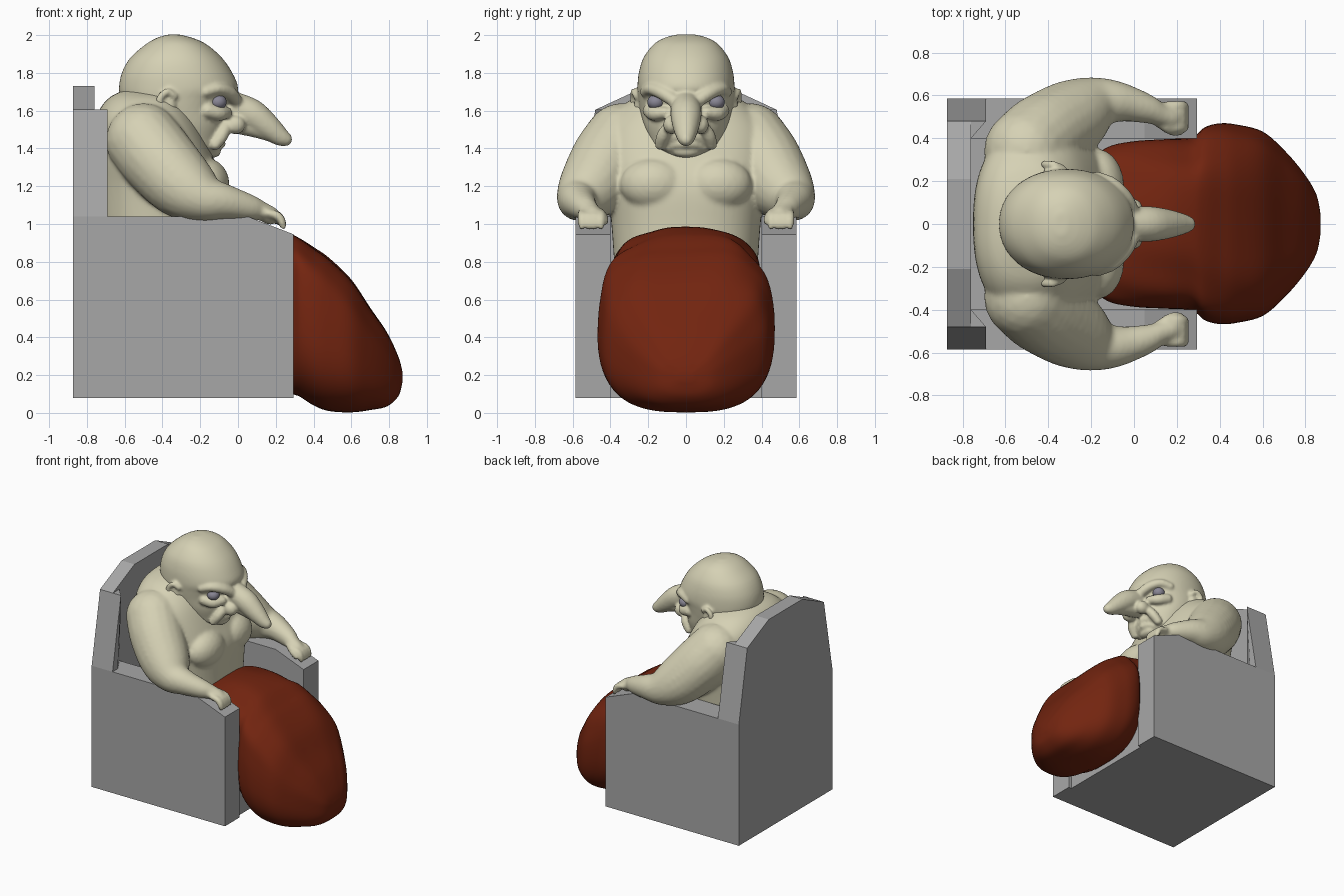
import bpy, bmesh, math
from mathutils import Vector, Matrix

if "Cube" in bpy.data.objects:
    bpy.data.objects.remove(bpy.data.objects["Cube"])


def material(name, rgb):
    m = bpy.data.materials.new(name)
    m.diffuse_color = (*rgb, 1)
    m.use_nodes = True
    m.node_tree.nodes["Principled BSDF"].inputs["Base Color"].default_value = m.diffuse_color
    return m


SKIN = material("pale skin", (0.67, 0.64, 0.46))
STONE = material("grey stone", (0.39, 0.39, 0.39))
CLOTH = material("dark red cloth", (0.17, 0.018, 0.005))
EYE = material("grey eye", (0.25, 0.24, 0.30))


def finish(name, bm, mat, smooth=True):
    bmesh.ops.recalc_face_normals(bm, faces=bm.faces)
    me = bpy.data.meshes.new(name)
    bm.to_mesh(me)
    bm.free()
    me.materials.append(mat)
    for p in me.polygons:
        p.use_smooth = smooth
    ob = bpy.data.objects.new(name, me)
    bpy.context.collection.objects.link(ob)
    return ob


def sculpt(ob, voxel, passes):
    """Fuse overlapping volumes into one smooth skin."""
    r = ob.modifiers.new("fuse", 'REMESH')
    r.mode, r.voxel_size, r.use_smooth_shade = 'VOXEL', voxel, True
    s = ob.modifiers.new("soften", 'SMOOTH')
    s.factor, s.iterations = 0.5, passes


def spline(rows, n):
    """Catmull-Rom through rows of numbers, n steps per span."""
    out = []
    for i in range(len(rows) - 1):
        p0, p1, p2 = rows[max(i - 1, 0)], rows[i], rows[i + 1]
        p3 = rows[min(i + 2, len(rows) - 1)]
        for k in range(n):
            t = k / n
            out.append([b + .5 * t * (c - a + t * (2*a - 5*b + 4*c - d + t * (3*(b - c) + d - a)))
                        for a, b, c, d in zip(p0, p1, p2, p3)])
    return out + [list(rows[-1])]


def loft(bm, rings):
    vs = [[bm.verts.new(p) for p in r] for r in rings]
    n = len(vs[0])
    for a, b in zip(vs, vs[1:]):
        for i in range(n):
            bm.faces.new((a[i], a[(i + 1) % n], b[(i + 1) % n], b[i]))
    bm.faces.new(vs[0][::-1])
    bm.faces.new(vs[-1])


def oval(a, e):
    c, s = math.cos(a), math.sin(a)
    return math.copysign(abs(c) ** (2 / e), c), math.copysign(abs(s) ** (2 / e), s)


def z_loft(bm, rows, e, n=64):
    """rows: z, back x, front x, half width."""
    rings = []
    for z, xb, xf, w in spline(rows, 5):
        pts = [oval(2 * math.pi * i / n, e) for i in range(n)]
        rings.append([((xb + xf) / 2 + (xf - xb) / 2 * c, w * s, z) for c, s in pts])
    loft(bm, rings)


def blob(bm, loc, radii, mirror=True):
    for sy in ((1, -1) if mirror else (1,)):
        m = Matrix.Translation((loc[0], loc[1] * sy, loc[2])) @ Matrix.Diagonal((*radii, 1))
        bmesh.ops.create_icosphere(bm, subdivisions=3, radius=1, matrix=m)


def limb(bm, rows, n=5, mirror=True):
    """rows: x, y, z, radius."""
    for x, y, z, r in spline(rows, n):
        blob(bm, (x, y, z), (r, r, r), mirror)


def hull(name, pts):
    bm = bmesh.new()
    for p in pts:
        bm.verts.new(p)
    bmesh.ops.convex_hull(bm, input=bm.verts)
    bmesh.ops.dissolve_limit(bm, angle_limit=0.01, verts=bm.verts, edges=bm.edges)
    return finish(name, bm, STONE, False)


# Chair: seat block, back slab, arm rests and back posts
hull("seat", [(x, y, z) for x in (-.87, .27) for y in (-.41, .41) for z in (.08, .62)])
back = [(.585, .08), (.585, 1.04), (.48, 1.605), (.21, 1.73)]
hull("chair_back", [(x, s * y, z) for x in (-.873, -.76) for s in (1, -1) for y, z in back])
arm = [(-.873, .08), (.295, .08), (.295, .945), (.05, 1.04), (-.873, 1.04)]
for side, s in (("left", 1), ("right", -1)):
    hull(side + "_arm_rest", [(x, s * y, z) for x, z in arm for y in (.40, .585)])
    hull(side + "_back_post", [(x, s * y, z) for x, y, z in (
        (-.69, .585, 1.04), (-.69, .52, 1.04), (-.69, .48, 1.605), (-.76, .40, 1.605),
        (-.76, .40, 1.04), (-.78, .585, 1.04), (-.78, .48, 1.605))])

# Torso with arms and hands
bm = bmesh.new()
z_loft(bm, [(.6, -.70, -.10, .36), (.8, -.72, -.08, .38), (1.0, -.74, -.07, .395),
            (1.2, -.75, -.07, .42), (1.35, -.75, -.13, .45), (1.5, -.75, -.20, .43),
            (1.6, -.735, -.26, .36), (1.67, -.68, -.32, .27), (1.71, -.60, -.40, .14)], 2.4)
blob(bm, (-.17, .17, 1.21), (.125, .18, .14))
limb(bm, [(-.5, .34, 1.44, .2), (-.42, .41, 1.34, .2), (-.3, .49, 1.21, .18),
          (-.19, .56, 1.14, .125), (-.08, .57, 1.12, .095), (.05, .54, 1.09, .07),
          (.12, .51, 1.07, .052), (.17, .495, 1.045, .05)])
for i in range(4):
    y = .45 + .034 * i
    limb(bm, [(.15, y, 1.06, .022), (.215, y, 1.04, .024), (.24, y, .99, .02)])
limb(bm, [(.12, .47, 1.06, .025), (.17, .435, 1.04, .022), (.21, .425, 1.01, .018)])
sculpt(finish("torso_and_arms", bm, SKIN), .013, 5)

# Head: skull and jaw
bm = bmesh.new()
z_loft(bm, [(1.355, -.23, -.13, .08), (1.40, -.34, -.10, .16), (1.45, -.44, -.085, .195),
            (1.52, -.53, -.065, .225), (1.60, -.59, -.06, .243), (1.66, -.62, -.035, .252),
            (1.72, -.63, .0, .257), (1.80, -.615, -.03, .25), (1.88, -.57, -.085, .225),
            (1.95, -.49, -.165, .172), (1.985, -.43, -.24, .115), (2.003, -.37, -.31, .05)], 2.1)
# Nose with wings
limb(bm, [(-.02, 0, 1.62, .08), (.07, 0, 1.58, .083), (.15, 0, 1.52, .07),
          (.22, 0, 1.465, .05), (.252, 0, 1.448, .036)], 6, False)
limb(bm, [(-.02, 0, 1.54, .06), (.1, 0, 1.51, .055), (.245, 0, 1.45, .036)], 8, False)
blob(bm, (-.015, .075, 1.525), (.055, .046, .05))
# Brows, cheeks, lips and chin
limb(bm, [(.0, .04, 1.635, .035), (-.04, .12, 1.69, .036), (-.10, .185, 1.715, .032),
          (-.17, .215, 1.70, .03)])
limb(bm, [(-.06, .11, 1.59, .03), (-.10, .165, 1.585, .04), (-.16, .19, 1.60, .04)])
limb(bm, [(-.055, .08, 1.53, .03), (-.085, .12, 1.47, .035), (-.12, .135, 1.42, .03)])
limb(bm, [(-.085, 0, 1.47, .025), (-.10, .06, 1.46, .025), (-.13, .11, 1.43, .025)])
limb(bm, [(-.085, 0, 1.425, .022), (-.105, .05, 1.42, .022), (-.14, .09, 1.405, .025)])
blob(bm, (-.135, 0, 1.385), (.045, .075, .035), False)
# Ears
blob(bm, (-.37, .255, 1.63), (.04, .02, .06))
limb(bm, [(-.335, .262, 1.675, .017), (-.375, .275, 1.70, .019), (-.415, .278, 1.66, .019),
          (-.40, .27, 1.60, .018), (-.365, .255, 1.565, .022)])
sculpt(finish("head", bm, SKIN), .010, 4)

# Eyes
bm = bmesh.new()
blob(bm, (-.105, .16, 1.645), (.045, .045, .04))
finish("eyes", bm, EYE)

# Cloth over the legs, rows: x, lowest z, highest z, half width
rows = [(-.2, .6, .90, .30), (-.12, .55, .95, .36), (0, .45, .975, .385), (.15, .3, .975, .395),
        (.27, .12, .95, .405), (.33, .085, .925, .45), (.40, .04, .88, .468), (.48, .01, .825, .462),
        (.6, .003, .71, .43), (.7, .015, .56, .345), (.79, .035, .425, .24), (.85, .09, .295, .14),
        (.871, .165, .215, .04)]
rings = []
for x, lo, hi, w in spline(rows, 5):
    ring = []
    for i in range(80):
        a = 2 * math.pi * i / 80
        c, s = oval(a, 2.8)
        fold = 1 + .014 * (math.sin(5 * a + 5 * x) + .6 * math.sin(9 * a - 7 * x)) * max(0, s + .3)
        ring.append((x, w * c * fold, max(0, (lo + hi) / 2 + (hi - lo) / 2 * s * fold)))
    rings.append(ring)
bm = bmesh.new()
loft(bm, rings)
finish("leg_cloth", bm, CLOTH)
